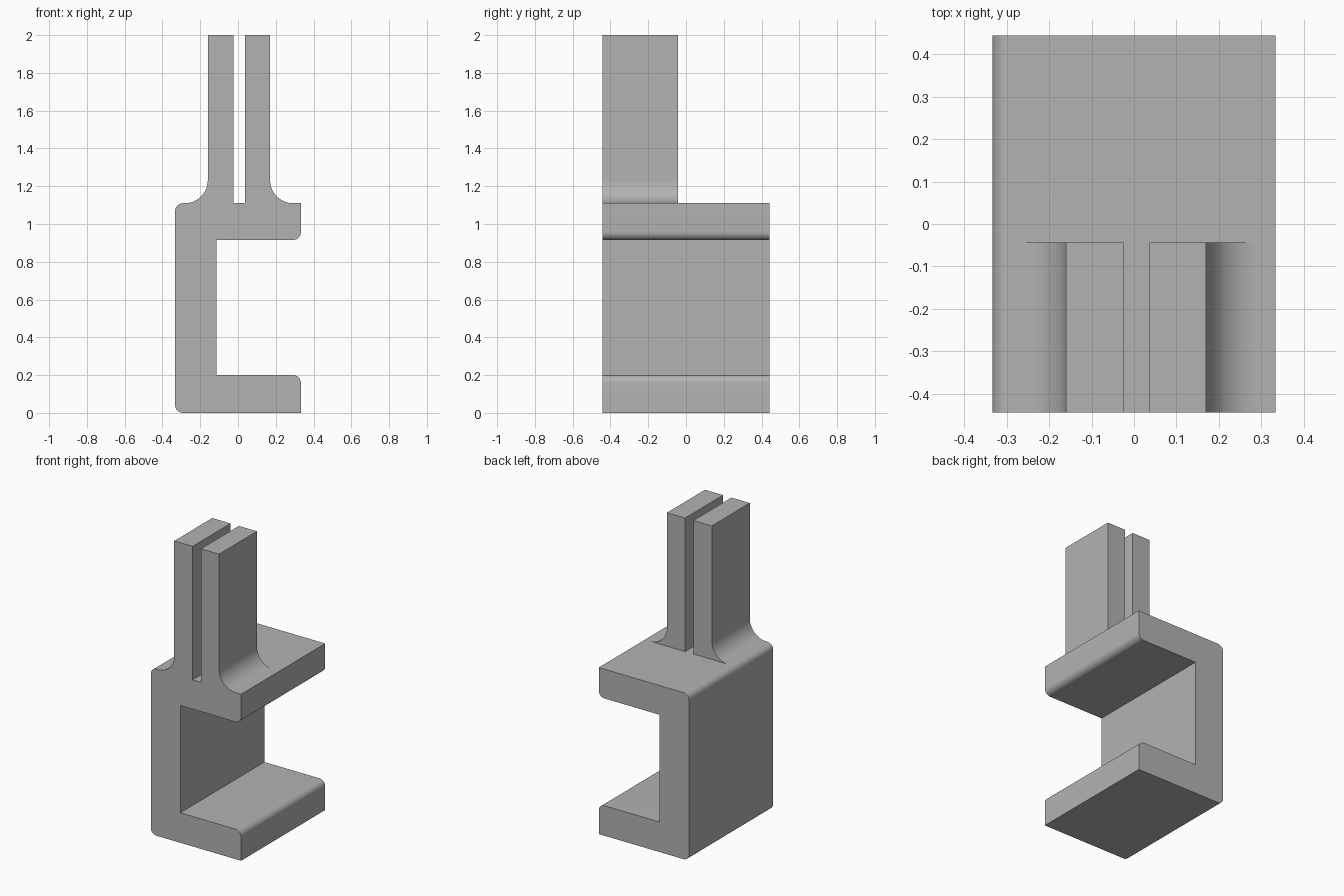
import bpy, bmesh
from math import sin, cos, radians

cube = bpy.data.objects.get("Cube")
if cube:
    bpy.data.objects.remove(cube, do_unlink=True)

# Main dimensions
SIDE, DEPTH = 0.333, 0.443
ARM, GAP_TOP, SHELF, TOP = 0.2, 0.915, 1.11, 2.0
SPINE = -0.115
ROUND, FILLET = 0.042, 0.122
PRONG_BACK = -0.043

grey = bpy.data.materials.new("plain grey")
grey.use_nodes = True
colour = (0.45, 0.45, 0.45, 1)
grey.diffuse_color = colour
grey.node_tree.nodes["Principled BSDF"].inputs["Base Color"].default_value = colour


def arc(cx, cz, r, start, end, steps=12):
    """Points along a circular arc, angles in degrees."""
    angles = [radians(start + (end - start) * i / steps) for i in range(steps + 1)]
    return [(cx + r * cos(a), cz + r * sin(a)) for a in angles]


def extrude_profile(name, points, y0, y1):
    """Solid made by sweeping an x-z profile along y."""
    bm = bmesh.new()
    face = bm.faces.new([bm.verts.new((x, y0, z)) for x, z in points])
    swept = bmesh.ops.extrude_face_region(bm, geom=[face])["geom"]
    for v in swept:
        if isinstance(v, bmesh.types.BMVert):
            v.co.y = y1
    bmesh.ops.recalc_face_normals(bm, faces=bm.faces)
    mesh = bpy.data.meshes.new(name)
    bm.to_mesh(mesh)
    bm.free()
    mesh.materials.append(grey)
    obj = bpy.data.objects.new(name, mesh)
    bpy.context.collection.objects.link(obj)
    return obj


# C-shaped bracket with two filleted prongs, as one outline
near, far = SIDE - ROUND, ROUND - SIDE
left_prong, right_prong = (-0.16, -0.025), (0.037, 0.17)
outline = [(SIDE, 0)]
outline += arc(near, ARM - ROUND, ROUND, 0, 90)                  # lower arm tip
outline += [(SPINE, ARM), (SPINE, GAP_TOP)]                      # inside of the spine
outline += arc(near, GAP_TOP + ROUND, ROUND, -90, 0)             # upper arm tip
outline += [(SIDE, SHELF)]
outline += [(x, max(z, SHELF)) for x, z in
            arc(right_prong[1] + FILLET, SHELF + FILLET, FILLET, 270, 180, 20)]
outline += [(right_prong[1], TOP), (right_prong[0], TOP)]
outline += [(right_prong[0], SHELF), (left_prong[1], SHELF)]     # slot floor
outline += [(left_prong[1], TOP), (left_prong[0], TOP)]
outline += [(x, max(z, SHELF)) for x, z in
            arc(left_prong[0] - FILLET, SHELF + FILLET, FILLET, 0, -90, 20)]
outline += arc(far, SHELF - ROUND, ROUND, 90, 180)               # spine shoulders
outline += arc(far, ROUND, ROUND, 180, 270)
bracket = extrude_profile("clip_bracket", outline, -DEPTH, DEPTH)

# Clear the prongs from the rear half of the shelf
box = [(-1, SHELF), (1, SHELF), (1, TOP + 1), (-1, TOP + 1)]
cutter = extrude_profile("prong_cutter", box, PRONG_BACK, 1)
cutter.hide_render = True
cut = bracket.modifiers.new("Clear rear shelf", "BOOLEAN")
cut.operation = "DIFFERENCE"
cut.solver = "EXACT"
cut.object = cutter

bpy.ops.object.select_all(action="DESELECT")
bracket.select_set(True)
bpy.context.view_layer.objects.active = bracket
bpy.ops.object.modifier_apply(modifier=cut.name)
bpy.data.objects.remove(cutter, do_unlink=True)
bpy.ops.object.shade_smooth_by_angle(angle=radians(30))
